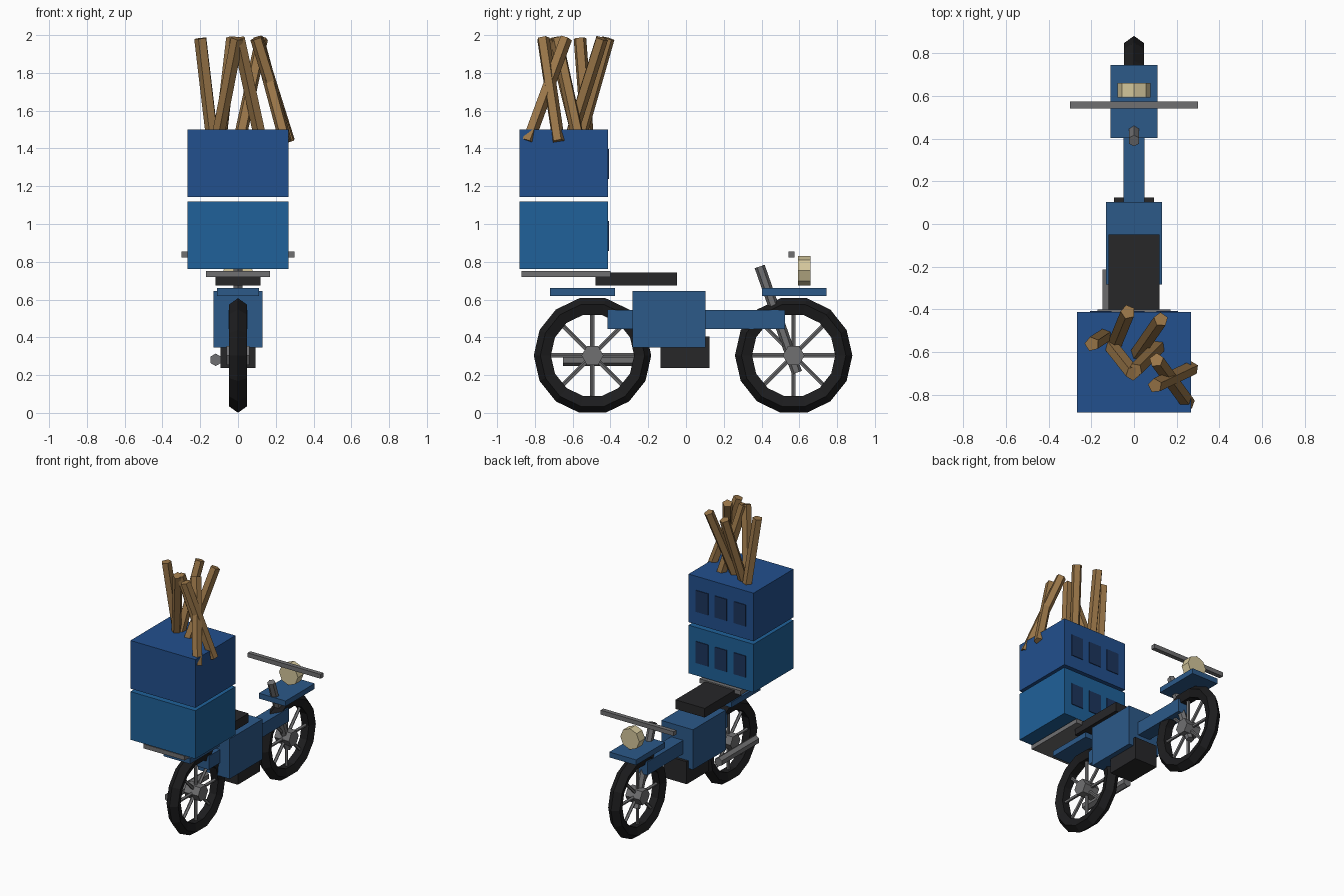
import bpy
from math import pi, sin, cos
from mathutils import Vector, Matrix

if "Cube" in bpy.data.objects:
    bpy.data.objects.remove(bpy.data.objects["Cube"])


def material(name, r, g, b):
    m = bpy.data.materials.new(name)
    m.diffuse_color = (r, g, b, 1)
    m.use_nodes = True
    m.node_tree.nodes["Principled BSDF"].inputs["Base Color"].default_value = m.diffuse_color
    return m


BODY = material("body_blue", 0.025, 0.10, 0.25)
CRATE_LOW = material("crate_blue_light", 0.014, 0.12, 0.32)
CRATE_TOP = material("crate_blue_deep", 0.016, 0.08, 0.27)
SLOT = material("slot_navy", 0.012, 0.035, 0.11)
WOOD = material("wood", 0.32, 0.18, 0.065)
LAMP = material("lamp_cream", 0.66, 0.57, 0.33)
RUBBER = material("rubber", 0.012, 0.012, 0.013)
DARK = material("dark", 0.02, 0.02, 0.022)
METAL = material("metal", 0.16, 0.16, 0.165)


def finish(name, mat):
    ob = bpy.context.object
    ob.name = name
    ob.data.materials.append(mat)
    return ob


def box(name, mat, x, y, z):
    """Box from (min, max) ranges on each axis."""
    lo, hi = Vector((x[0], y[0], z[0])), Vector((x[1], y[1], z[1]))
    bpy.ops.mesh.primitive_cube_add(size=1, location=(lo + hi) / 2)
    ob = finish(name, mat)
    ob.data.transform(Matrix.Diagonal((*(hi - lo), 1)))
    return ob


def rod(name, mat, a, b, radius, sides, spin=0):
    """Prism running from point a to point b."""
    a, b = Vector(a), Vector(b)
    bpy.ops.mesh.primitive_cylinder_add(vertices=sides, radius=radius, depth=(b - a).length,
                                        location=(a + b) / 2)
    ob = finish(name, mat)
    ob.data.transform(Matrix.Rotation(spin, 4, 'Z'))
    ob.rotation_euler = (b - a).to_track_quat('Z', 'Y').to_euler()
    return ob


# Wheels: tyre, hub and spokes
for side, y in (("rear", -0.495), ("front", 0.57)):
    z = 0.304
    bpy.ops.mesh.primitive_torus_add(major_segments=14, minor_segments=5, major_radius=0.261,
                                     minor_radius=0.05, location=(0, y, z),
                                     rotation=(pi / 2, 0, pi / 2))
    finish(side + "_tyre", RUBBER)
    rod(side + "_hub", METAL, (-0.06, y, z), (0.06, y, z), 0.058, 6, pi / 6)
    for i in range(4):
        dy, dz = 0.24 * cos(i * pi / 4), 0.24 * sin(i * pi / 4)
        rod(f"{side}_spoke_{i}", METAL, (0, y - dy, z - dz), (0, y + dy, z + dz), 0.012, 5)

# Body
box("frame_beam", BODY, (-0.05, 0.05), (-0.415, 0.525), (0.445, 0.545))
box("body", BODY, (-0.13, 0.13), (-0.283, 0.104), (0.347, 0.645))
box("engine", DARK, (-0.093, 0.093), (-0.135, 0.125), (0.238, 0.405))
box("front_fender", BODY, (-0.11, 0.11), (0.402, 0.744), (0.62, 0.66))
box("rear_fender", BODY, (-0.11, 0.11), (-0.72, -0.376), (0.62, 0.66))
box("seat", DARK, (-0.12, 0.12), (-0.478, -0.048), (0.675, 0.743))
box("rack", METAL, (-0.17, 0.17), (-0.87, -0.4), (0.72, 0.752))

# Steering, lamp and exhaust
rod("fork", METAL, (0, 0.587, 0.213), (0, 0.39, 0.775), 0.028, 6)
box("handlebar", METAL, (-0.3, 0.3), (0.542, 0.574), (0.823, 0.855))
rod("headlight", LAMP, (0, 0.593, 0.753), (0, 0.66, 0.753), 0.078, 8)
rod("exhaust", METAL, (-0.118, -0.65, 0.281), (-0.118, -0.212, 0.281), 0.033, 6)

# Crates with slots on the side facing the rider
for name, mat, z in (("lower", CRATE_LOW, 0.762), ("upper", CRATE_TOP, 1.142)):
    box(name + "_crate", mat, (-0.267, 0.267), (-0.882, -0.412), (z, z + 0.358))
    for i in (-1, 0, 1):
        x = i * 0.155
        box(f"{name}_slot_{i + 2}", SLOT, (x - 0.05, x + 0.05), (-0.42, -0.407),
            (z + 0.095, z + 0.255))

# Firewood: (x, y) at the crate lid, then (x, y) at the tip
sticks = [((-0.085, -0.55), (-0.028, -0.412)),
          ((-0.14, -0.525), (-0.197, -0.562)),
          ((0.02, -0.60), (0.126, -0.447)),
          ((-0.10, -0.58), (-0.005, -0.70)),
          ((0.11, -0.58), (0.005, -0.685)),
          ((0.235, -0.815), (0.105, -0.637)),
          ((0.25, -0.685), (0.098, -0.757))]
for i, (base, tip) in enumerate(sticks):
    a, b = Vector((*base, 1.5)), Vector((*tip, 1.983))
    rod(f"firewood_{i + 1}", WOOD, a + (a - b) * 0.13, b, 0.035, 5)
